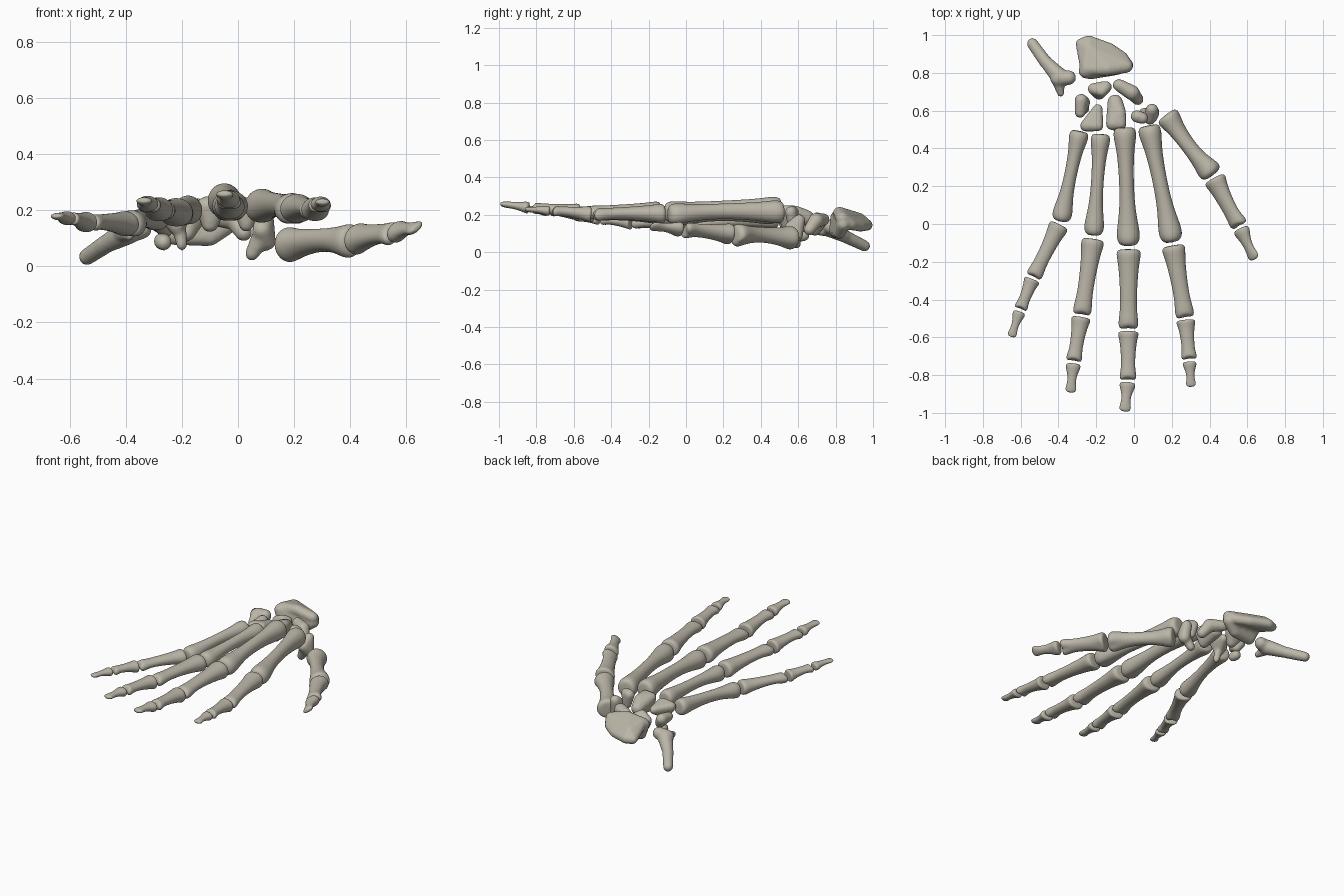
import bpy
import bmesh
import math
from mathutils import Vector, Matrix

default = bpy.data.objects.get("Cube")
if default:
    bpy.data.objects.remove(default)

# One bone colour
bone_mat = bpy.data.materials.new("bone")
bone_mat.use_nodes = True
colour = (0.50, 0.47, 0.395, 1)
bone_mat.diffuse_color = colour
shader = bone_mat.node_tree.nodes["Principled BSDF"]
shader.inputs["Base Color"].default_value = colour
shader.inputs["Roughness"].default_value = 0.7


def finish(name, bm):
    """Turn a bmesh into a smooth bone-coloured object."""
    bmesh.ops.recalc_face_normals(bm, faces=bm.faces)
    mesh = bpy.data.meshes.new(name)
    bm.to_mesh(mesh)
    bm.free()
    mesh.materials.append(bone_mat)
    for poly in mesh.polygons:
        poly.use_smooth = True
    obj = bpy.data.objects.new(name, mesh)
    bpy.context.collection.objects.link(obj)
    return obj


# Long bone profiles: position, half width, half height, dorsal lift, palm groove, end fork
METACARPAL = [
    (0, .6, .6), (.015, .93, .95), (.08, 1, 1.05, 0, .12), (.2, .72, .82, .06),
    (.45, .6, .66, .16), (.68, .66, .66, .12), (.83, .9, .82, 0, .1),
    (.92, 1.02, 1, -.08, .28), (.975, .86, .92, -.08, .2), (1, .5, .55, -.05),
]
PHALANX = [
    (0, .65, .6), (.02, .97, .85), (.08, 1.02, .9, 0, .2), (.2, .84, .72, .05),
    (.5, .7, .56, .1), (.76, .68, .5, .08), (.88, .8, .6, 0, .25, .04),
    (.96, .82, .64, -.06, .4, .1), (1, .62, .45, -.06, .3, .12),
]
DISTAL = [
    (0, .6, .55), (.04, .97, .75), (.15, 1, .75, 0, .15), (.35, .68, .52, .05),
    (.6, .54, .42, .05), (.78, .66, .4), (.9, .74, .34), (.97, .56, .25), (1, .3, .14),
]


def long_bone(name, start, end, size, profile, roll=0, sides=16):
    """Loft a profile between two joints, leaving a small joint gap."""
    start, end = Vector(start), Vector(end)
    axis = (end - start).normalized()
    start, end = start + axis * .008, end - axis * .008
    side = axis.cross(Vector((0, 0, 1))).normalized()
    up = side.cross(axis)
    turn = Matrix.Rotation(math.radians(roll), 3, axis)
    side, up = turn @ side, turn @ up
    size *= 1.04
    bm = bmesh.new()
    rings = []
    for row in profile:
        t, wide, high, lift, groove, fork = tuple(row) + (0,) * (6 - len(row))
        ring = []
        for i in range(sides):
            angle = math.tau * i / sides
            c, s = math.cos(angle), math.sin(angle)
            z = high * s
            if s < 0:
                z *= 1 - groove * math.exp(-(c / .45) ** 2)
            along = fork * size * (2 * c * c - 1)
            point = start.lerp(end, t) + axis * along
            point += side * (wide * c * size) + up * ((z + lift) * size)
            ring.append(bm.verts.new(point))
        rings.append(ring)
    for a, b in zip(rings, rings[1:]):
        for i in range(sides):
            j = (i + 1) % sides
            bm.faces.new((a[i], a[j], b[j], b[i]))
    bm.faces.new(rings[0])
    bm.faces.new(rings[-1])
    obj = finish(name, bm)
    sub = obj.modifiers.new("smooth_form", 'SUBSURF')
    sub.levels = sub.render_levels = 2


# Unit ball directions shared by every rounded hull
ball_bm = bmesh.new()
bmesh.ops.create_icosphere(ball_bm, subdivisions=2, radius=1)
BALL = [v.co.copy() for v in ball_bm.verts]
ball_bm.free()


def lump(name, *hulls):
    """Fuse rounded hulls, each spanned by balls (x, y, z, radius)."""
    bm = bmesh.new()
    for balls in hulls:
        cloud = [bm.verts.new(Vector((x, y, z)) + d * r)
                 for x, y, z, r in balls for d in BALL]
        bmesh.ops.convex_hull(bm, input=cloud)
        inner = [v for v in bm.verts if not v.link_faces]
        bmesh.ops.delete(bm, geom=inner, context='VERTS')
    obj = finish(name, bm)
    fuse = obj.modifiers.new("fuse", 'REMESH')
    fuse.mode = 'VOXEL'
    fuse.voxel_size = .008
    fuse.use_smooth_shade = True
    soften = obj.modifiers.new("soften", 'SMOOTH')
    soften.factor = .5
    soften.iterations = 6


# Digits: joint centres from wrist to tip, half widths of each bone, roll
digits = {
    "index": ([(.075, .53, .215), (.205, -.105, .205), (.273, -.5, .2),
               (.293, -.72, .22), (.303, -.87, .23)], (.061, .06, .049, .036), 0),
    "middle": ([(-.05, .52, .235), (-.028, -.125, .215), (-.03, -.56, .21),
                (-.032, -.83, .235), (-.05, -1, .26)], (.061, .063, .053, .042), 0),
    "ring": ([(-.175, .485, .2), (-.215, -.07, .19), (-.278, -.485, .2),
              (-.32, -.73, .22), (-.337, -.9, .235)], (.052, .059, .05, .039), 0),
    "little": ([(-.285, .5, .18), (-.39, .005, .15), (-.535, -.285, .155),
                (-.603, -.455, .17), (-.652, -.605, .18)], (.052, .052, .042, .033), 0),
    "thumb": ([(.165, .585, .075), (.42, .25, .095), (.56, -.015, .12),
               (.642, -.195, .14)], (.062, .06, .046), 35),
}
for digit, (joints, sizes, roll) in digits.items():
    last = len(sizes) - 1
    for i, size in enumerate(sizes):
        if i == 0:
            part, profile = "metacarpal", METACARPAL
        elif i == last:
            part, profile = "distal_phalanx", DISTAL
        elif i == 1:
            part, profile = "proximal_phalanx", PHALANX
        else:
            part, profile = "middle_phalanx", PHALANX
        long_bone(f"{digit}_{part}", joints[i], joints[i + 1], size, profile, roll)

# Wrist bones, row next to the metacarpals
lump("capitate",
     [(-.115, .53, .215, .035), (-.07, .53, .22, .032), (-.1, .535, .15, .03),
      (-.075, .59, .215, .034), (-.1, .645, .185, .042)])
lump("hamate",
     [(-.255, .52, .19, .032), (-.19, .52, .2, .03), (-.22, .53, .14, .03),
      (-.192, .61, .185, .027)],
     [(-.21, .54, .14, .026), (-.2, .53, .075, .02)])
lump("trapezoid",
     [(.015, .57, .215, .034), (.045, .56, .215, .032), (.03, .57, .15, .028)])
lump("trapezium",
     [(.095, .605, .17, .034), (.085, .56, .13, .036), (.1, .59, .09, .036)],
     [(.08, .58, .1, .035), (.05, .59, .045, .026)])

# Wrist bones, row next to the forearm
lump("scaphoid",
     [(-.08, .735, .175, .034), (-.01, .695, .17, .042)],
     [(-.01, .695, .17, .04), (.02, .66, .12, .032)])
lump("lunate",
     [(-.215, .715, .16, .032), (-.15, .725, .17, .034), (-.185, .69, .12, .034),
      (-.17, .7, .19, .026)])
lump("triquetrum",
     [(-.28, .655, .165, .036), (-.285, .59, .16, .03), (-.26, .645, .13, .03)])
lump("pisiform", [(-.27, .63, .09, .032), (-.265, .61, .085, .03)])

# Forearm ends
lump("radius",
     [(-.282, .955, .145, .028), (-.24, .97, .145, .03), (-.13, .93, .14, .03),
      (-.06, .88, .15, .032), (-.04, .835, .18, .036), (-.14, .82, .208, .036),
      (-.25, .82, .195, .036), (-.24, .93, .18, .03)],
     [(-.255, .81, .185, .04), (-.23, .8, .11, .035), (-.1, .82, .105, .034),
      (-.04, .84, .15, .038), (-.14, .83, .2, .036)])
lump("ulna",
     [(-.538, .955, .034, .031), (-.47, .86, .08, .035)],
     [(-.47, .86, .08, .034), (-.39, .775, .125, .048)],
     [(-.4, .77, .125, .045), (-.345, .775, .135, .04)],
     [(-.4, .76, .12, .036), (-.388, .69, .11, .019)])
